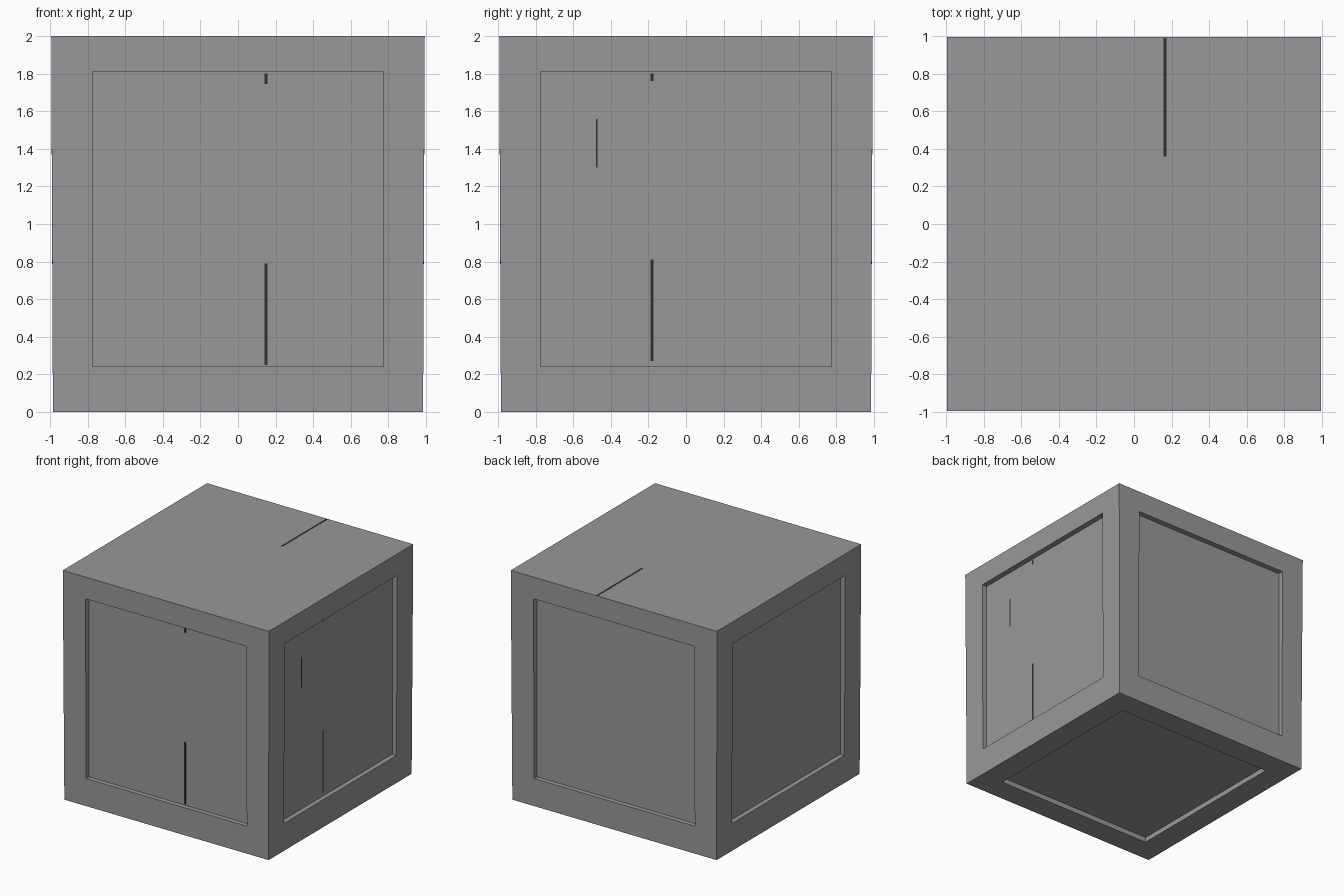
import bpy, bmesh

if "Cube" in bpy.data.objects:
    bpy.data.objects.remove(bpy.data.objects["Cube"])

def material(name, rgb):
    m = bpy.data.materials.new(name)
    m.diffuse_color = (*rgb, 1)
    m.use_nodes = True
    m.node_tree.nodes["Principled BSDF"].inputs["Base Color"].default_value = m.diffuse_color
    return m

stone = material("warm grey", (0.325, 0.31, 0.319))
dark = material("dark crack", (0.032, 0.029, 0.021))

def make_object(name, bm, mat):
    me = bpy.data.meshes.new(name)
    bm.to_mesh(me)
    bm.free()
    me.materials.append(mat)
    ob = bpy.data.objects.new(name, me)
    bpy.context.collection.objects.link(ob)
    return ob

def add_box(bm, lo, hi):
    vs = bmesh.ops.create_cube(bm, size=1)["verts"]
    for v in vs:
        for i in range(3):
            v.co[i] = (lo[i] + hi[i]) / 2 + v.co[i] * (hi[i] - lo[i])

# Block: cube very slightly narrower at the foot
bm = bmesh.new()
add_box(bm, (-0.994, -0.994, 0), (0.994, 0.994, 2))
for v in bm.verts:
    if v.co.z < 1:
        v.co.x *= 0.991
        v.co.y *= 0.991
bm.normal_update()

# Sunken panels on the four sides and underneath; the top stays flat
DEPTH = 0.045
for f in [f for f in bm.faces if f.normal.z < 0.5]:
    is_side = f.normal.z > -0.5
    # Flat frame first
    bmesh.ops.inset_individual(bm, faces=[f], thickness=0.214, depth=0)
    if is_side:
        for v in f.verts:
            v.co.z += 0.025
    # Even up the panel, then push it straight in
    mid = f.calc_center_median()
    axis = max(range(3), key=lambda i: abs(f.normal[i]))
    half = 0.785 if is_side else 0.775
    for v in f.verts:
        for i in range(3):
            if i != axis:
                side = 1 if v.co[i] > mid[i] else -1
                v.co[i] = mid[i] + side * (half if i == 2 else 0.775)
    loose = list(f.verts)
    inward = [0, 0, 0]
    inward[axis] = -DEPTH if f.normal[axis] > 0 else DEPTH
    # Square walls around the panel
    extruded = bmesh.ops.extrude_discrete_faces(bm, faces=[f])["faces"][0]
    for v in extruded.verts:
        for i in range(3):
            v.co[i] += inward[i]
        # keep the panel vertical despite the taper
        if is_side:
            v.co[axis] = 0.945 if v.co[axis] > 0 else -0.945
bmesh.ops.recalc_face_normals(bm, faces=bm.faces)
make_object("panelled_block", bm, stone)

# Hairline cracks as flush slivers: (face, centre across, start, end, width)
cracks = [
    ("front", 0.15, 0.25, 0.79, 0.016), ("front", 0.15, 1.745, 1.80, 0.016),
    ("right", -0.18, 0.27, 0.81, 0.016), ("right", -0.18, 1.76, 1.80, 0.016),
    ("right", -0.475, 1.30, 1.56, 0.010),
    ("top", 0.165, 0.36, 0.99, 0.016),
]
HALF = 0.001
bm = bmesh.new()
for face, c, a, b, w in cracks:
    lo, hi = c - w / 2, c + w / 2
    if face == "front":
        add_box(bm, (lo, -0.945 - HALF, a), (hi, -0.945 + HALF, b))
    elif face == "right":
        add_box(bm, (0.945 - HALF, lo, a), (0.945 + HALF, hi, b))
    else:
        add_box(bm, (lo, a, 2 - 2 * HALF), (hi, b, 2 + HALF))
make_object("hairline_cracks", bm, dark)
